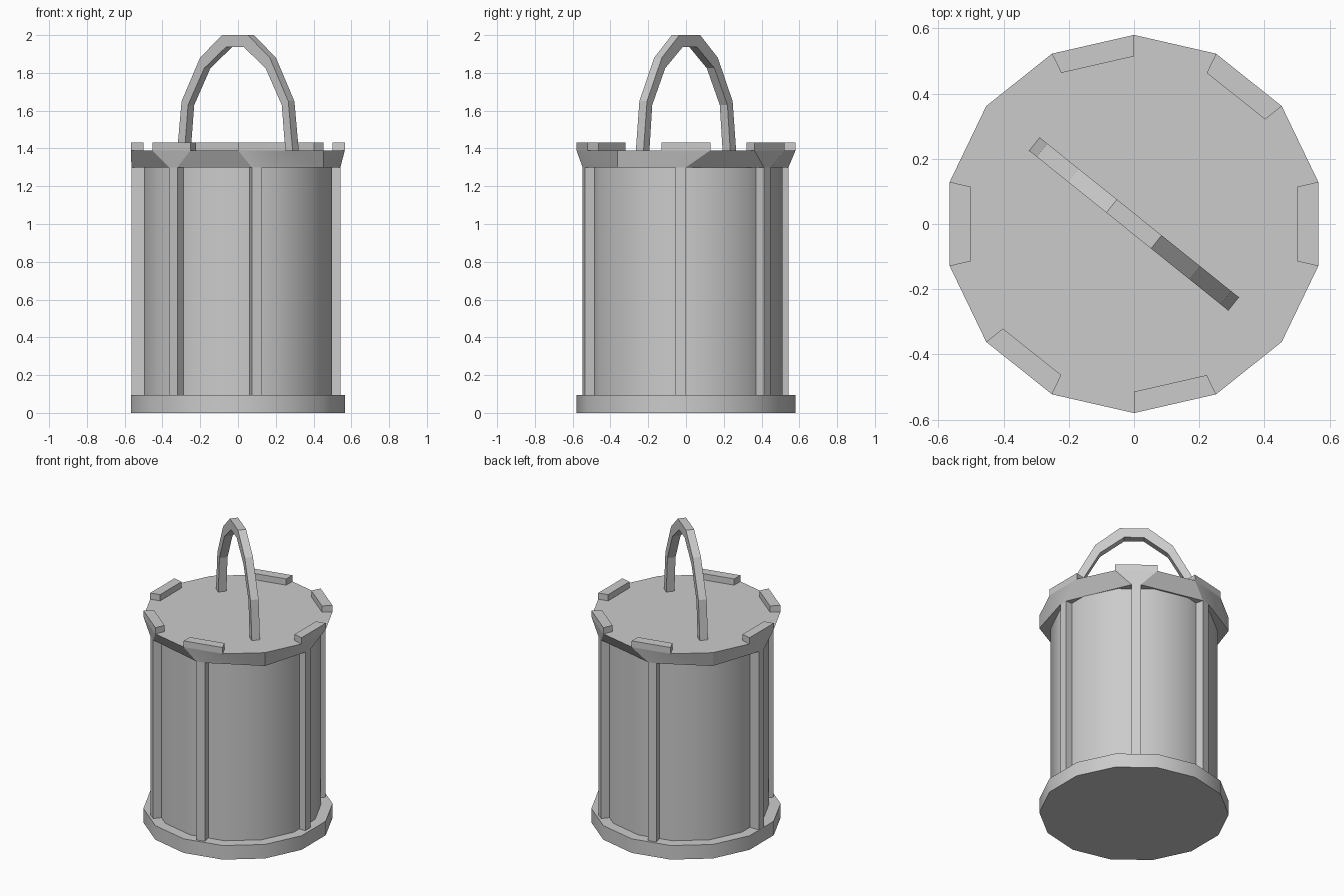
import bpy, bmesh, math
from mathutils import Vector

if "Cube" in bpy.data.objects:
    bpy.data.objects.remove(bpy.data.objects["Cube"])

N = 14
R = 0.58


def rim(k, r, z):
    a = math.pi / 2 - k * 2 * math.pi / N
    return Vector((r * math.cos(a), r * math.sin(a), z))


def loft(name, bottom, top, smooth=False):
    """Closed solid between two matching rings of points."""
    bm = bmesh.new()
    lo = [bm.verts.new(p) for p in bottom]
    hi = [bm.verts.new(p) for p in top]
    n = len(lo)
    bm.faces.new(lo)
    bm.faces.new(hi)
    for i in range(n):
        j = (i + 1) % n
        bm.faces.new((lo[i], lo[j], hi[j], hi[i]))
    bmesh.ops.recalc_face_normals(bm, faces=bm.faces)
    me = bpy.data.meshes.new(name)
    bm.to_mesh(me)
    bm.free()
    ob = bpy.data.objects.new(name, me)
    bpy.context.collection.objects.link(ob)
    if smooth:
        bpy.ops.object.select_all(action='DESELECT')
        bpy.context.view_layer.objects.active = ob
        ob.select_set(True)
        bpy.ops.object.shade_smooth_by_angle(angle=math.radians(30))
    return ob


def ring(r, z):
    return [rim(k, r, z) for k in range(N)]


# Base plate and main body
loft("base", ring(R, 0), ring(R, 0.095), True)
loft("body", ring(0.51, 0.095), ring(0.51, 1.3), True)

# Posts and tabs sit on these rim edges: edge -> (outer distance, sideways shift)
posts = {13: (0.55, 0.0), 1: (0.55, 0.0), 3: (0.542, 0.028),
         6: (0.55, 0.022), 8: (0.55, 0.0), 10: (0.565, 0.0)}
half = 0.028
skirt = ring(R, 1.3)
for k, (d, shift) in posts.items():
    nxt = (k + 1) % N
    out = rim(k + 0.5, 1, 0)
    side = Vector((out.y, -out.x, 0))

    def corner(dist, s, z):
        return out * dist + side * (shift + s) + Vector((0, 0, z))

    # Upright post
    feet = [corner(d, -half, 0.095), corner(d, half, 0.095),
            corner(0.48, half, 0.095), corner(0.48, -half, 0.095)]
    loft("post", feet, [p + Vector((0, 0, 1.205)) for p in feet])
    # Cap skirt narrows to the post
    skirt[k] = corner(d, -half, 1.3)
    skirt[nxt] = corner(d, half, 1.3)
    # Raised tab on the cap
    tab = [rim(k, R, 1.39), rim(nxt, R, 1.39),
           rim(nxt, R * 0.887, 1.39), rim(k, R * 0.887, 1.39)]
    loft("rim_tab", tab, [p + Vector((0, 0, 0.042)) for p in tab])

# Cap
loft("cap", skirt, ring(R, 1.39), True)

# Arched handle, set diagonally: (outer s, outer z, inner s, inner z)
arch = [(0.392, 1.385, 0.342, 1.385), (0.362, 1.65, 0.318, 1.63),
        (0.237, 1.88, 0.208, 1.825), (0.088, 2.0, 0.06, 1.937)]
arch = [(-a, b, -c, e) for a, b, c, e in arch] + arch[::-1]
along = Vector((0.78, -0.626, 0))
across = Vector((0.626, 0.78, 0)) * 0.026
up = Vector((0, 0, 1))
bm = bmesh.new()
prev = None
for a, b, c, e in arch:
    po, pi = along * a + up * b, along * c + up * e
    cur = [bm.verts.new(p) for p in (po - across, po + across, pi + across, pi - across)]
    if prev:
        for i in range(4):
            j = (i + 1) % 4
            bm.faces.new((prev[i], prev[j], cur[j], cur[i]))
    else:
        bm.faces.new(cur)
    prev = cur
bm.faces.new(prev)
bmesh.ops.recalc_face_normals(bm, faces=bm.faces)
me = bpy.data.meshes.new("handle")
bm.to_mesh(me)
bm.free()
bpy.context.collection.objects.link(bpy.data.objects.new("handle", me))
